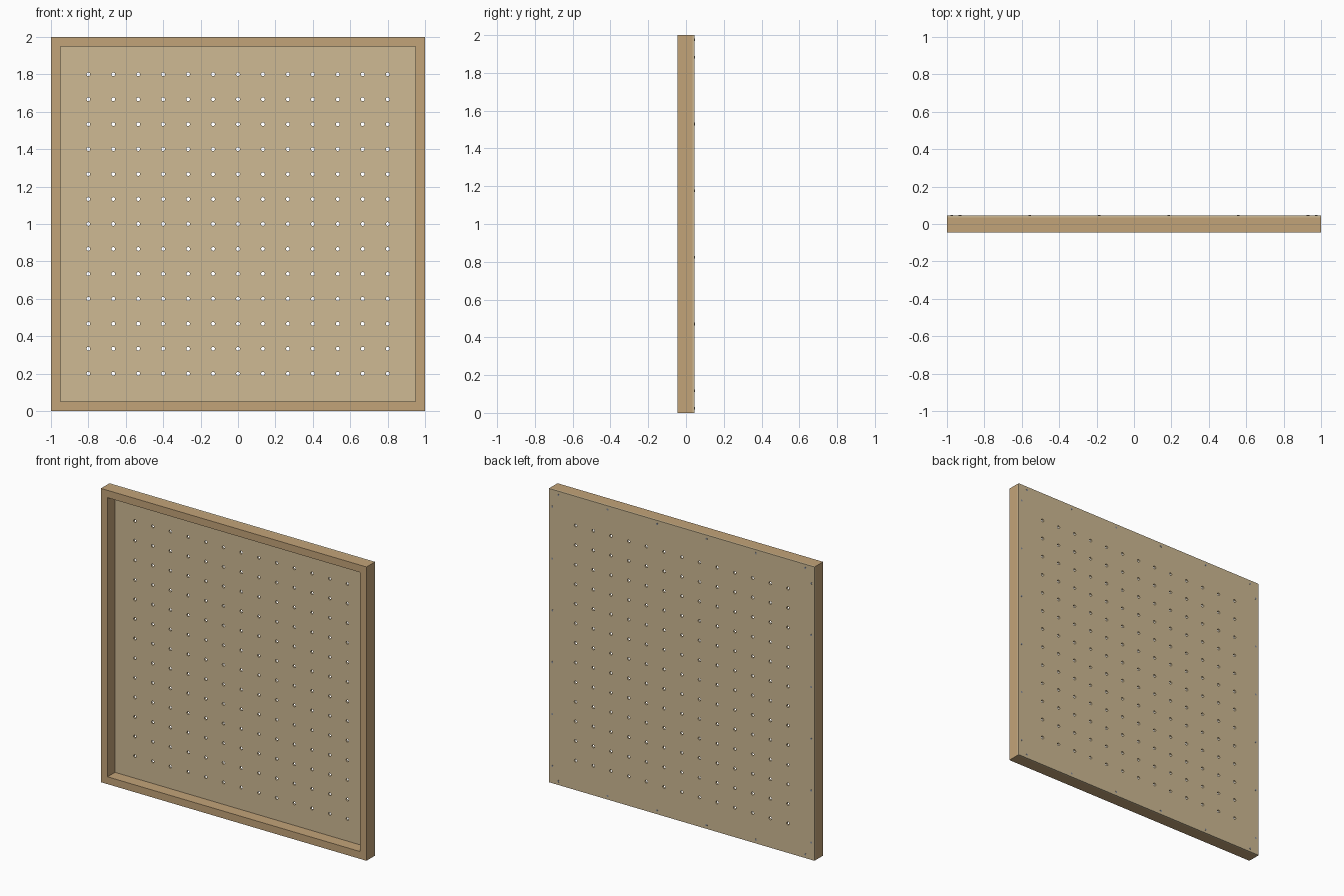
import bpy, bmesh, math
from mathutils import Matrix, Vector

if "Cube" in bpy.data.objects:
    bpy.data.objects.remove(bpy.data.objects["Cube"])

FRONT, JOIN, BACK = -0.046, 0.034, 0.046   # y of frame front, frame/panel joint, panel back


def material(name, rgb):
    m = bpy.data.materials.new(name)
    m.diffuse_color = (*rgb, 1)
    m.use_nodes = True
    m.node_tree.nodes["Principled BSDF"].inputs["Base Color"].default_value = m.diffuse_color
    return m


def make_object(name, bm, mat=None):
    bmesh.ops.recalc_face_normals(bm, faces=bm.faces)
    me = bpy.data.meshes.new(name)
    bm.to_mesh(me)
    bm.free()
    ob = bpy.data.objects.new(name, me)
    bpy.context.collection.objects.link(ob)
    if mat:
        me.materials.append(mat)
    return ob


def add_cylinders(bm, points, y0, y1, radius, sides):
    # cylinders along y, one for each (x, z) point
    for x, z in points:
        mat = Matrix.Translation((x, (y0 + y1) / 2, z)) @ Matrix.Rotation(math.pi / 2, 4, 'X')
        bmesh.ops.create_cone(bm, cap_ends=True, segments=sides, radius1=radius,
                              radius2=radius, depth=y1 - y0, matrix=mat)


frame_wood = material("frame_wood", (0.545, 0.37, 0.19))
panel_wood = material("panel_wood", (0.62, 0.49, 0.295))
steel = material("steel", (0.25, 0.27, 0.31))

# Frame: rectangular section swept around four mitred corners
bm = bmesh.new()
section = [(1.0, FRONT), (1.0, JOIN), (0.95, JOIN), (0.95, FRONT)]
rings = [[bm.verts.new((sx * r, y, 1 + sz * r)) for r, y in section]
         for sx, sz in ((-1, -1), (1, -1), (1, 1), (-1, 1))]
for i in range(4):
    a, b = rings[i], rings[(i + 1) % 4]
    for j in range(4):
        k = (j + 1) % 4
        bm.faces.new((a[j], b[j], b[k], a[k]))
make_object("frame", bm, frame_wood)

# Back panel
bm = bmesh.new()
bmesh.ops.create_cube(bm, size=1, matrix=Matrix.Translation((0, (JOIN + BACK) / 2, 1))
                      @ Matrix.Diagonal((2, BACK - JOIN, 2, 1)))
panel = make_object("pegboard_panel", bm, panel_wood)

# Grid of 13 x 13 peg holes cut through the panel
step = 1.6 / 12
bm = bmesh.new()
add_cylinders(bm, [(-0.8 + i * step, 0.2 + j * step) for i in range(13) for j in range(13)],
              JOIN - 0.02, BACK + 0.02, 0.01, 16)
cutter = make_object("hole_cutter", bm)
cutter.hide_render = True
mod = panel.modifiers.new("peg_holes", 'BOOLEAN')
mod.operation = 'DIFFERENCE'
mod.solver = 'EXACT'
mod.object = cutter
bpy.context.view_layer.objects.active = panel
bpy.ops.object.modifier_apply(modifier=mod.name)
bpy.data.objects.remove(cutter)

# Screw heads around the back edge, six to a side
points = []
for i in range(6):
    t = -1 + i * 0.4
    for s in (-1, 1):
        points += [(0.93 * t, 1 + 0.975 * s), (0.975 * s, 1 + 0.882 * t)]
bm = bmesh.new()
add_cylinders(bm, points, BACK - 0.004, BACK + 0.001, 0.007, 12)
make_object("screw_heads", bm, steel)
